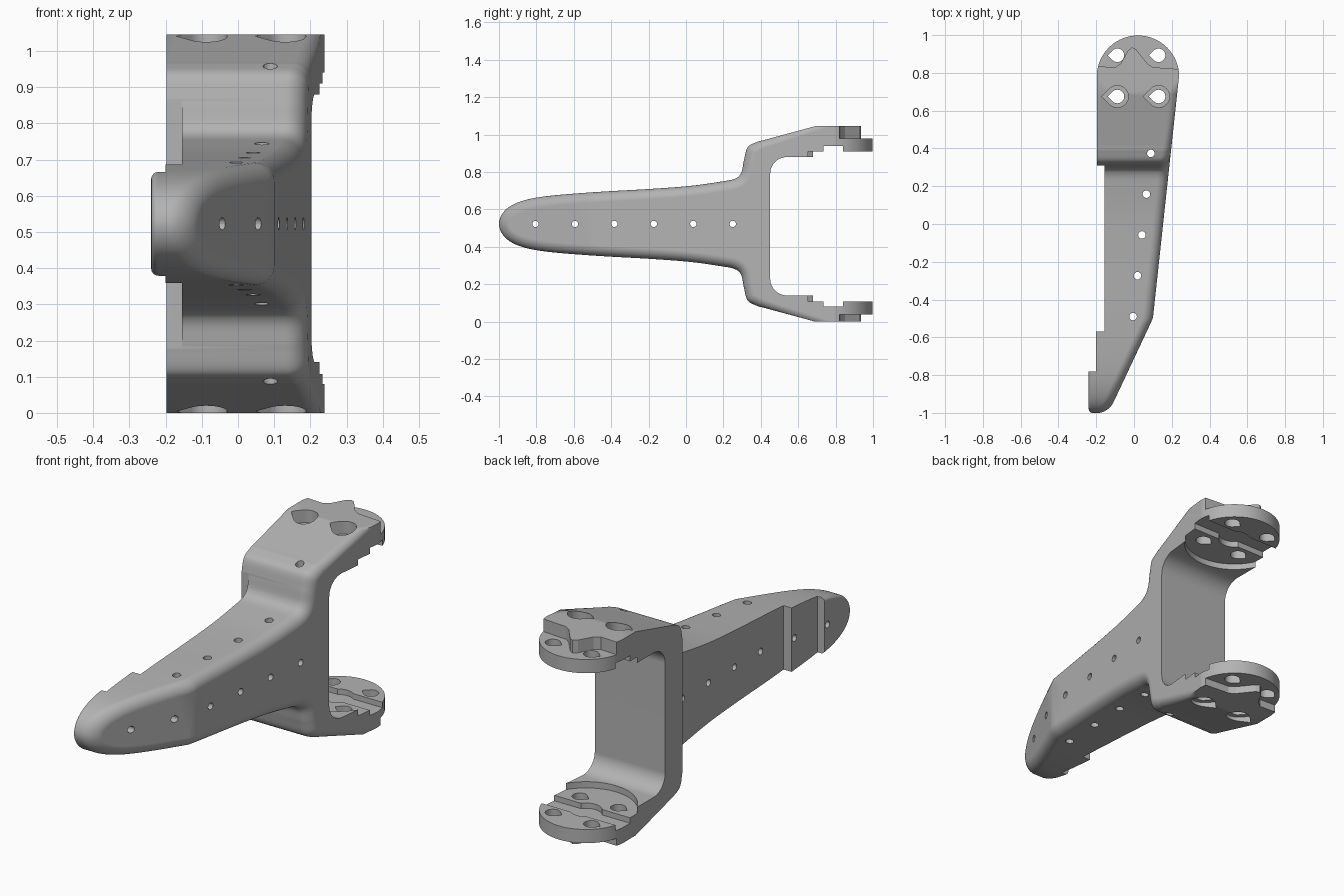
import bpy, bmesh
from math import sin, cos, pi, radians
from mathutils import Vector

cube = bpy.data.objects.get("Cube")
if cube:
    bpy.data.objects.remove(cube)

H = 1.045
MID = H / 2
R = 0.055          # fillet on the slanted side

mat = bpy.data.materials.new("plain grey")
mat.use_nodes = True
grey = (0.45, 0.45, 0.45, 1)
mat.diffuse_color = grey
mat.node_tree.nodes["Principled BSDF"].inputs["Base Color"].default_value = grey


def arc(cx, cy, r, a0, a1, n):
    return [(cx + r * cos(radians(a0 + (a1 - a0) * i / n)),
             cy + r * sin(radians(a0 + (a1 - a0) * i / n))) for i in range(n + 1)]


def spline(pts, steps=10):
    """Smooth curve through the points."""
    p = [Vector(q) for q in pts]
    p = [p[0] * 2 - p[1]] + p + [p[-1] * 2 - p[-2]]
    out = []
    for a, b, c, d in zip(p, p[1:], p[2:], p[3:]):
        for i in range(steps):
            t = i / steps
            out.append(0.5 * (2 * b + (c - a) * t + (2 * a - 5 * b + 4 * c - d) * t * t
                              + (3 * b - a - 3 * c + d) * t ** 3))
    return out + [p[-2]]


def side_x(y):
    """Slanted side of the plan, kinked at y = -0.5."""
    return 0.1 + (y + 0.5) * (0.108 if y > -0.5 else 0.47)


def fade(y):
    return R * max(0, min(1, (0.69 - y) / 0.36))


# Side profile: outer half curve, mirrored about the middle height
half = [(-1, 0), (-0.97, 0.07), (-0.89, 0.118), (-0.755, 0.147), (-0.5, 0.169),
        (-0.19, 0.187), (0.02, 0.203), (0.18, 0.225), (0.26, 0.241), (0.295, 0.273),
        (0.31, 0.342), (0.33, 0.41), (0.38, 0.438), (0.42, 0.449)]
curve = spline([(y, -h) for y, h in half[:0:-1]] + half)
outer = [Vector((1, -MID)), Vector((0.69, -MID))] + curve + [Vector((0.69, MID)), Vector((1, MID))]
outer = [Vector((y, z + MID)) for y, z in outer]
inner = [(1, 0.88)] + arc(0.54, 0.79, 0.09, 90, 180, 10) + arc(0.54, 0.23, 0.09, 180, 270, 10) + [(1, 0.14)]
inner = [Vector(q) for q in inner]

normals = []
for i in range(len(outer)):
    t = (outer[min(i + 1, len(outer) - 1)] - outer[max(i - 1, 0)]).normalized()
    normals.append(Vector((t.y, -t.x)))


# Body: stacked copies of the profile, inset to round the slanted side
bm = bmesh.new()


def ring(inset, x_at):
    pts = [(p + n * inset(p.x), fade(p.x)) for p, n in zip(outer, normals)] + [(p, 0) for p in inner]
    return [bm.verts.new((x_at(p.x, r), p.x, p.y)) for p, r in pts]


rings = []
for k in range(5):
    a = k / 4 * pi / 2
    rings.append(ring(lambda y: 0.02 * (1 - sin(a)) * fade(y) / R, lambda y, r: -0.22 - 0.02 * cos(a)))
for k in range(11):
    a = k / 10 * pi / 2
    rings.append(ring(lambda y: fade(y) * (1 - cos(a)), lambda y, r: side_x(y) - r * (1 - sin(a))))
count = len(rings[0])
for lo, hi in zip(rings, rings[1:]):
    for i in range(count):
        j = (i + 1) % count
        bm.faces.new((lo[i], lo[j], hi[j], hi[i]))
bm.faces.new(rings[0][::-1])
kink = [i for i, p in enumerate(outer) if abs(p.x + 0.5) < 1e-4]
last = rings[-1]
bm.faces.new(last[kink[0]:kink[-1] + 1])
bm.faces.new(last[kink[-1]:] + last[:kink[0] + 1])
bmesh.ops.remove_doubles(bm, verts=bm.verts, dist=1e-5)
bmesh.ops.recalc_face_normals(bm, faces=bm.faces)
mesh = bpy.data.meshes.new("forked_arm")
bm.to_mesh(mesh)
bm.free()
arm = bpy.data.objects.new("forked_arm", mesh)
bpy.context.collection.objects.link(arm)
mesh.materials.append(mat)


def prism(bm, plan, lo, hi, axis="z"):
    """Solid with the given outline between two levels along an axis."""
    place = (lambda a, b, c: (a, b, c)) if axis == "z" else (lambda a, b, c: (c, a, b))
    bot = [bm.verts.new(place(a, b, lo)) for a, b in plan]
    top = [bm.verts.new(place(a, b, hi)) for a, b in plan]
    bm.faces.new(bot[::-1])
    bm.faces.new(top)
    for i in range(len(plan)):
        j = (i + 1) % len(plan)
        bm.faces.new((bot[i], bot[j], top[j], top[i]))


def cut(*solids):
    b = bmesh.new()
    for s in solids:
        prism(b, *s)
    bmesh.ops.recalc_face_normals(b, faces=b.faces)
    me = bpy.data.meshes.new("cutter")
    b.to_mesh(me)
    b.free()
    me.materials.append(mat)
    ob = bpy.data.objects.new("cutter", me)
    ob.hide_render = True
    bpy.context.collection.objects.link(ob)
    mod = arm.modifiers.new("cut", "BOOLEAN")
    mod.operation = "DIFFERENCE"
    mod.solver = "EXACT"
    mod.object = ob
    bpy.context.view_layer.objects.active = arm
    bpy.ops.object.modifier_apply(modifier=mod.name)
    bpy.data.objects.remove(ob)


def circle(x, y, r, n=32):
    return arc(x, y, r, 0, 360, n)[:-1]


def teardrop(x, y, r):
    return arc(x, y, r, -135, 135, 24) + [(x - r * 1.41, y)]


bpy.ops.object.select_all(action="DESELECT")
arm.select_set(True)

# Stepped flat side and round arm ends
CX, CY = 0.021, 0.78
cut(([(-0.4, -0.78), (-0.2, -0.78), (-0.2, -0.57), (-0.155, -0.57), (-0.155, 0.31), (-0.197, 0.31)]
     + arc(CX, CY, 0.218, 180, 0, 48) + [(0.4, CY), (0.4, 1.2), (-0.4, 1.2)], -0.2, 1.3))

# Round seats and grooves on the inner faces of the arms
cut((circle(CX, CY, 0.24, 64), 0.108, 0.91))
cut(([(-0.3, 0.735), (0.3, 0.735), (0.3, 0.84), (-0.3, 0.84)], 0.08, 0.94))
cut((circle(CX, CY, 0.075), 0.08, 0.94))

# Thinner ends on the outer faces, leaving a peaked pad
pad = [(-0.3, 0.84), (-0.1, 0.83), (-0.07, 0.85), (-0.03, 0.92), (-0.01, 0.935), (0.01, 0.925),
       (0.07, 0.85), (0.1, 0.83), (0.3, 0.815), (0.3, 1.1), (-0.3, 1.1)]
cut((pad, 0.98, 1.2), (pad, -0.2, 0.038))

# Screw holes and counterbores in the arm ends
cols = (-0.088, 0.13)
cut(*[(teardrop(x, y, 0.036), -0.2, 1.3) for x in cols for y in (0.675, 0.893)])
cut(*[(teardrop(x, 0.675, 0.058), lo, hi) for x in cols for lo, hi in ((-0.2, 0.038), (0.98, 1.2))])

# Small holes through the body, across and down
across = [(circle(-0.805 + 0.211 * i, 0.5225, 0.017, 16), -0.5, 0.5, "x") for i in range(6)]
down = [(circle(-0.005 + 0.0235 * i, -0.49 + 0.216 * i, 0.02, 16), -0.2, 1.3) for i in range(5)]
cut(*across, *down)

# Smooth shading with crisp edges
bpy.ops.object.shade_smooth_by_angle(angle=radians(17))
weighted = arm.modifiers.new("even_shading", "WEIGHTED_NORMAL")
weighted.keep_sharp = True
